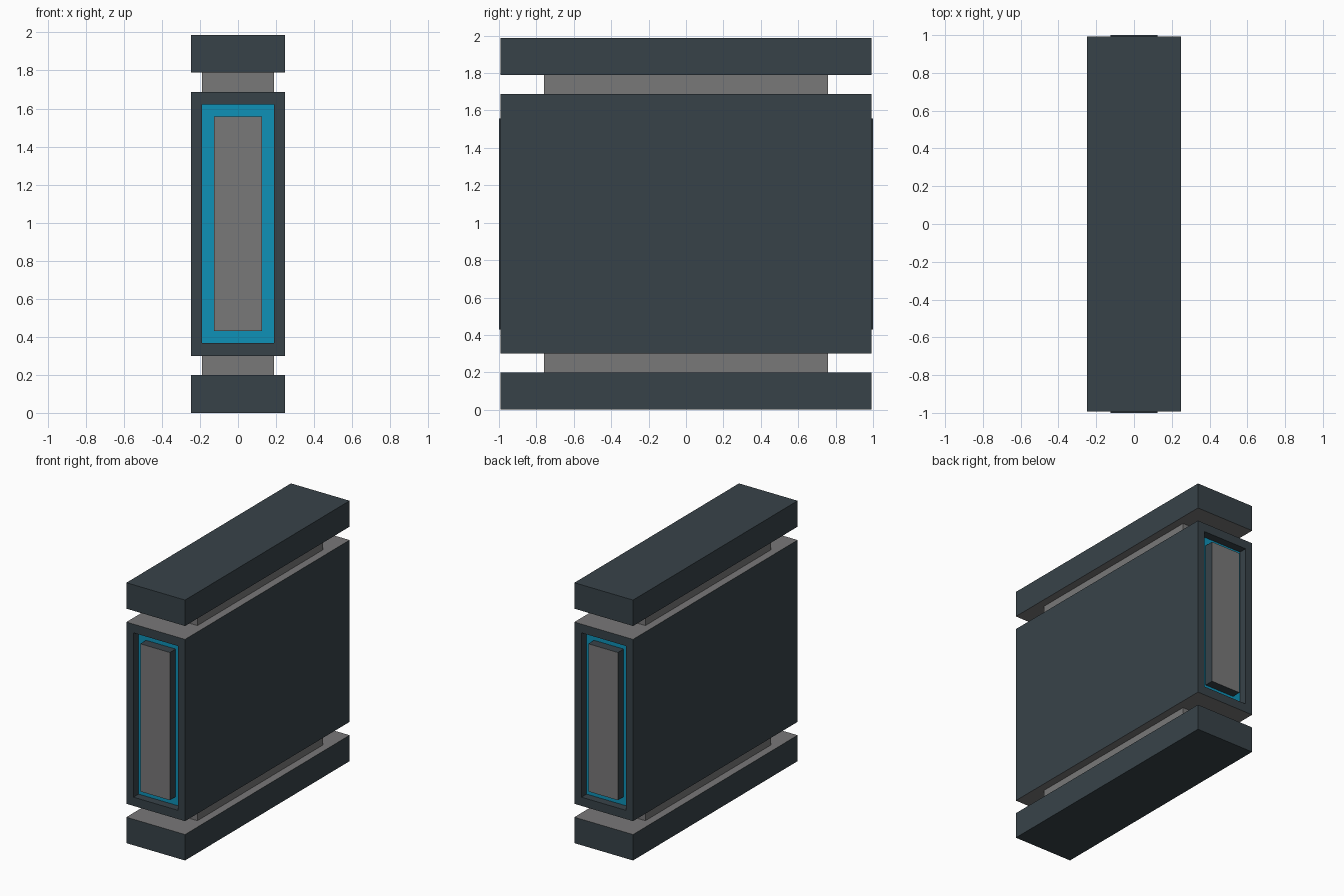
import bpy, bmesh
from mathutils import Vector

if "Cube" in bpy.data.objects:
    bpy.data.objects.remove(bpy.data.objects["Cube"])


def material(name, rgb):
    m = bpy.data.materials.new(name)
    m.diffuse_color = (*rgb, 1)
    m.use_nodes = True
    m.node_tree.nodes["Principled BSDF"].inputs["Base Color"].default_value = m.diffuse_color
    return m


DARK, GREY, BLUE = 0, 1, 2
MATS = [material("dark slate", (0.039, 0.055, 0.066)),
        material("mid grey", (0.19, 0.188, 0.19)),
        material("cyan blue", (0.0045, 0.285, 0.475))]


def box(name, hx, y0, y1, z0, z1, rule, edit=None):
    """Box between limits; rule(normal, face centre) gives the colour index."""
    bm = bmesh.new()
    bmesh.ops.create_cube(bm, size=1)
    for v in bm.verts:
        v.co = Vector((hx if v.co.x > 0 else -hx,
                       y1 if v.co.y > 0 else y0,
                       z1 if v.co.z > 0 else z0))
    if edit:
        edit(bm)
    bm.normal_update()
    for f in bm.faces:
        f.material_index = rule(f.normal, f.calc_center_median())
    me = bpy.data.meshes.new(name)
    bm.to_mesh(me)
    bm.free()
    for m in MATS:
        me.materials.append(m)
    ob = bpy.data.objects.new(name, me)
    bpy.context.collection.objects.link(ob)
    return ob


HX, HY, FLOOR = 0.2475, 0.992, 0.93
MID = 0.9935


# end recesses of the main body
def recess_ends(bm):
    bm.normal_update()
    ends = [f for f in bm.faces if abs(f.normal.y) > 0.9]
    for rim_depth in (HY, FLOOR):
        if rim_depth == HY:
            bmesh.ops.inset_individual(bm, faces=ends, thickness=0.06)
        else:
            bmesh.ops.inset_individual(bm, faces=ends, thickness=0.001)
        for f in ends:
            for v in f.verts:
                v.co = Vector((0.188 if v.co.x > 0 else -0.188,
                               rim_depth if v.co.y > 0 else -rim_depth,
                               MID + (0.627 if v.co.z > MID else -0.627)))


def body_rule(n, c):
    if abs(n.z) > 0.9 and abs(c.z - MID) > 0.66:
        return GREY
    if abs(n.y) > 0.9 and abs(c.y) < HY - 0.02:
        return BLUE
    return DARK


box("main_body", HX, -HY, HY, 0.30, 1.687, body_rule, recess_ends)

# end panels: grey face, dark sides
for name, s in (("front_panel", -1), ("back_panel", 1)):
    ys = sorted((s * FLOOR, s * 1.0))
    box(name, 0.125, *ys, 0.43, 1.557,
        lambda n, c: GREY if abs(n.y) > 0.9 else DARK)

# base and cap slabs: grey on the side facing the gap
box("base_slab", HX, -HY, HY, 0, 0.198,
    lambda n, c: GREY if n.z > 0.9 else DARK)
box("cap_slab", HX, -HY, HY, 1.789, 1.987,
    lambda n, c: GREY if n.z < -0.9 else DARK)

# connecting necks
box("lower_neck", 0.188, -0.758, 0.758, 0.198, 0.30, lambda n, c: GREY)
box("upper_neck", 0.188, -0.758, 0.758, 1.687, 1.789, lambda n, c: GREY)
